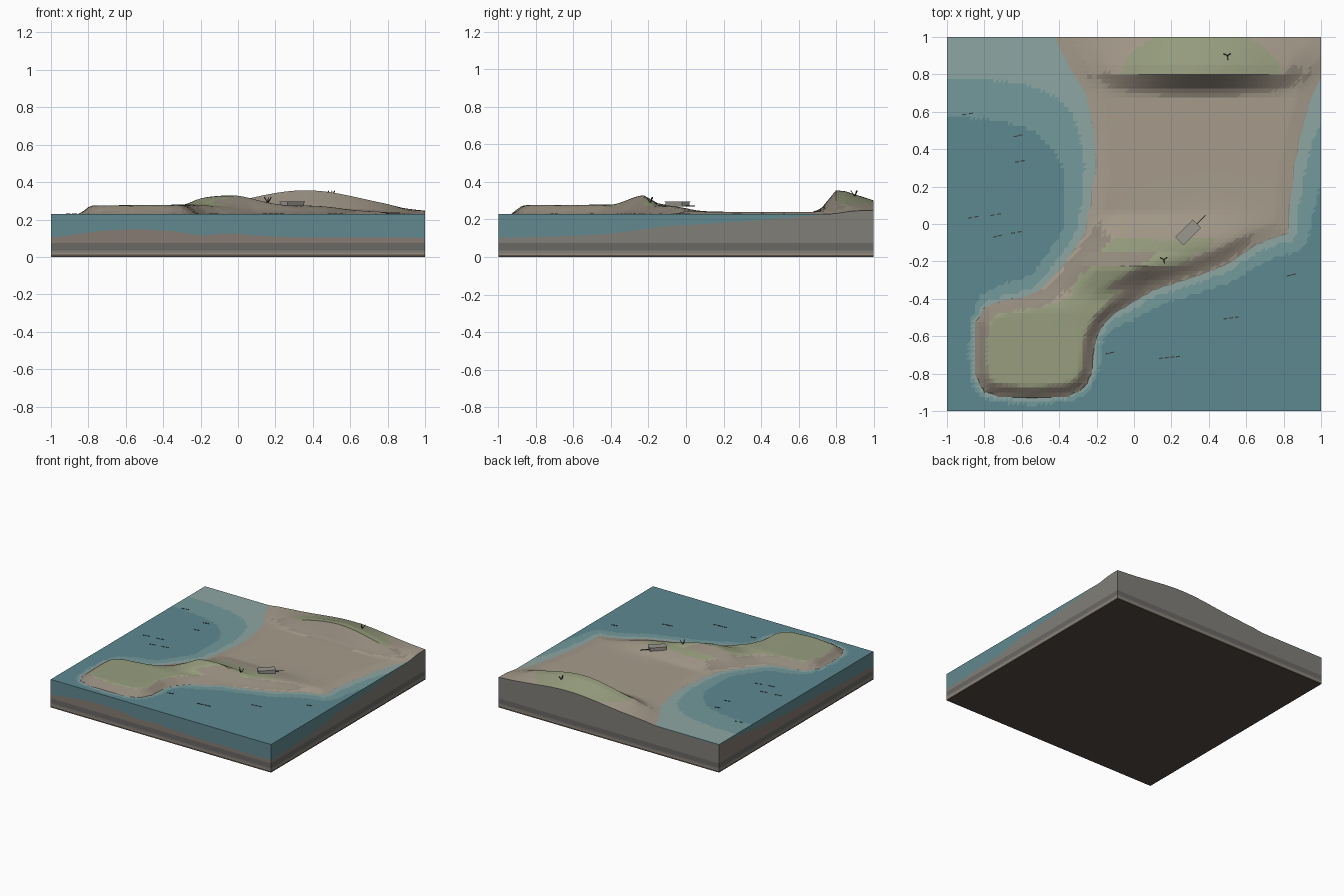
import bpy, bmesh, math
from mathutils import Matrix, Vector

if "Cube" in bpy.data.objects:
    bpy.data.objects.remove(bpy.data.objects["Cube"])

N = 80            # grid cells per side
SEA = 0.23        # water level
COAST = [(-.55, 1.3), (-.42, 1), (-.35, .85), (-.26, .7), (-.22, .5), (-.21, .3), (-.24, .1),
         (-.27, -.05), (-.37, -.2), (-.5, -.35), (-.58, -.385), (-.7, -.405), (-.8, -.44), (-.85, -.52),
         (-.855, -.7), (-.85, -.82), (-.81, -.9), (-.74, -.925), (-.55, -.94), (-.35, -.925),
         (-.26, -.88), (-.22, -.8), (-.2, -.62), (-.16, -.54), (-.1, -.48), (.1, -.36), (.35, -.28),
         (.5, -.22), (.65, -.12), (.74, -.08), (.83, -.06), (.84, .1), (.86, .3), (.9, .5),
         (.95, .68), (1.0, .78), (1.25, 1.0), (1.3, 1.3)]


def material(name, r, g, b):
    m = bpy.data.materials.new(name)
    m.diffuse_color = (r, g, b, 1)
    m.use_nodes = True
    m.node_tree.nodes["Principled BSDF"].inputs["Base Color"].default_value = m.diffuse_color
    return m


SAND = material("sand", .38, .33, .26)
SLOPE = material("damp_sand", .29, .25, .20)
GRASS = material("grass", .31, .34, .21)
BED = material("seabed", .24, .20, .17)
STONE = material("stone", .22, .21, .19)
DARK = material("dark_rock", .145, .14, .13)
CLAY = material("clay_line", .33, .26, .20)
BASE = material("base", .085, .072, .06)
DEEP = material("deep_water", .11, .25, .28)
MID = material("shelf_water", .17, .32, .33)
PALE = material("shallow_water", .27, .38, .37)
WALL = material("water_wall", .12, .25, .28)
MARK = material("dark_wood", .05, .05, .045)
GREY = material("weathered_wood", .33, .31, .28)


def ramp(a, b, v):
    t = min(1, max(0, (v - a) / (b - a)))
    return t * t * (3 - 2 * t)


def profile(pts, v):
    # piecewise linear lookup
    if v <= pts[0][0]:
        return pts[0][1]
    for (a, p), (b, q) in zip(pts, pts[1:]):
        if v <= b:
            return p + (q - p) * (v - a) / (b - a)
    return pts[-1][1]


def bell(v, c, s):
    return math.exp(-((v - c) / s) ** 2 / 2)


def coast_distance(x, y):
    # positive on land, negative at sea
    best, inside = 9, False
    for (ax, ay), (bx, by) in zip(COAST, COAST[1:] + COAST[:1]):
        dx, dy = bx - ax, by - ay
        t = min(1, max(0, ((x - ax) * dx + (y - ay) * dy) / (dx * dx + dy * dy)))
        best = min(best, math.hypot(x - ax - t * dx, y - ay - t * dy))
        if (ay > y) != (by > y) and x < ax + (y - ay) * dx / dy:
            inside = not inside
    return best if inside else -best


SHELF = [(-1, .128), (-.4, .115), (0, .092), (.3, .07), (.58, .046), (.78, .02), (1, .008)]
RIDGE = [(-.55, .2), (-.4, .5), (-.23, 1), (-.15, .5), (0, .17), (.06, 0)]
DUNE = [(.68, 0), (.72, .15), (.8, 1), (.85, .95), (1, .53)]


def height(x, y):
    d = coast_distance(x, y)
    head = 1 - ramp(-.48, -.3, y)                       # southern headland weight
    if d <= 0:
        tau = .16 - .10 * head * (1 - ramp(-.2, 0, x))
        return SEA - profile(SHELF, y) * (1 - math.exp(d / tau))
    z = SEA + .011 * min(1, d / .08)
    z += .035 * head * ramp(0, .075, d)
    z += .09 * (1 - .8 * head) * bell(x, -.05, .25) * profile(RIDGE, y) * ramp(0, .17, d)
    z += .026 * bell(x, .42, .17) * bell(y, -.1, .1) * ramp(0, .12, d)
    z += .115 * bell(x, .36, .31) * profile(DUNE, y) * ramp(0, .2, d)
    return z


P = [-1 + 2 * i / N for i in range(N + 1)]
H = [[height(x, y) for y in P] for x in P]
BORDER = ([(i, 0) for i in range(N)] + [(N, i) for i in range(N)] +
          [(N - i, N) for i in range(N)] + [(0, N - i) for i in range(N)])


class Part:
    # collects faces with per-face materials into one object
    def __init__(self):
        self.bm, self.mats = bmesh.new(), []

    def face(self, pts, mat):
        if mat not in self.mats:
            self.mats.append(mat)
        f = self.bm.faces.new([self.bm.verts.new(p) for p in pts])
        f.material_index = self.mats.index(mat)
        return f

    def wall(self, a, b, lo, hi, mat):
        # vertical strip along one border cell, lo/hi give z at each end
        self.face([(*a, lo[0]), (*b, lo[1]), (*b, hi[1]), (*a, hi[0])], mat)

    def finish(self, name):
        bmesh.ops.remove_doubles(self.bm, verts=self.bm.verts, dist=1e-5)
        me = bpy.data.meshes.new(name)
        self.bm.to_mesh(me)
        self.bm.free()
        for m in self.mats:
            me.materials.append(m)
        ob = bpy.data.objects.new(name, me)
        bpy.context.collection.objects.link(ob)
        return ob


def land_material(tri):
    n = (tri[1] - tri[0]).cross(tri[2] - tri[0]).normalized()
    c = (tri[0] + tri[1] + tri[2]) / 3
    if c.z < SEA - .002:
        return BED
    if c.z > (.272 if c.y < 0 else .285) and n.z > .9 and n.y < .4:
        return GRASS
    return SLOPE if n.z < .965 else SAND


# terrain surface and water surface
land, water = Part(), Part()
for i in range(N):
    for j in range(N):
        quad = [(i, j), (i + 1, j), (i + 1, j + 1), (i, j + 1)]
        for t in ((0, 1, 2), (0, 2, 3)):
            ids = [quad[k] for k in t]
            tri = [Vector((P[a], P[b], H[a][b])) for a, b in ids]
            land.face(tri, land_material(tri))
            depth = SEA - sum(v.z for v in tri) / 3
            if min(v.z for v in tri) < SEA:
                mat = DEEP if depth > .046 else MID if depth > .02 else PALE
                water.face([(v.x, v.y, SEA) for v in tri], mat)

# layered side walls
LAYERS = [(0, .012, BASE), (.012, .02, CLAY), (.02, .035, STONE), (.035, .075, DARK)]
for k, (i, j) in enumerate(BORDER):
    m, n = BORDER[(k + 1) % len(BORDER)]
    a, b = (P[i], P[j]), (P[m], P[n])
    top = (H[i][j], H[m][n])
    for lo, hi, mat in LAYERS:
        land.wall(a, b, (lo, lo), (hi, hi), mat)
    land.wall(a, b, (.075, .075), top, STONE if i == N or j == N else BED)
    if min(top) < SEA:
        water.wall(a, b, top, [max(SEA, t) for t in top], WALL)
land.face([(P[i], P[j], 0) for i, j in reversed(BORDER)], BASE)
land.finish("terrain")
water.finish("water")


def box(name, size, loc, mat, rz=0, ry=0):
    bm = bmesh.new()
    bmesh.ops.create_cube(bm, size=1)
    bm.transform(Matrix.Translation(loc) @ Matrix.Rotation(rz, 4, 'Z')
                 @ Matrix.Rotation(ry, 4, 'Y') @ Matrix.Diagonal((*size, 1)))
    part = Part()
    part.bm.free()
    part.bm, part.mats = bm, [mat]
    return part.finish(name)


# small wave marks: centre x, centre y, length
WAVES = [(-.89, .588, .07), (-.62, .472, .05), (-.61, .335, .06), (-.86, .036, .07), (-.74, .05, .07),
         (-.73, -.065, .05), (-.63, -.045, .07), (.84, -.273, .05), (.52, -.502, .09),
         (.19, -.713, .12), (-.13, -.69, .05)]
for x, y, length in WAVES:
    count = max(2, round(length / .028))
    for k in range(count):
        f = (k + .5) / count - .5
        box("wave_mark", (.022, .006, .003), (x + f * length, y + f * .012, SEA + .001), MARK, .15)

# shed on the slope with a plank walkway
a = math.radians(45)
z = height(.29, -.05)
box("shed", (.125, .055, .024), (.29, -.045, z + .012), GREY, a)
box("shed_roof", (.132, .062, .004), (.29, -.045, z + .026), GREY, a)
box("plank", (.09, .004, .004), (.35, .015, z + .004), MARK, a)

# bare shrubs: three leaning twigs each
for x, y in ((.16, -.19), (.5, .9)):
    z = height(x, y)
    for k in range(3):
        r, lean = k * 2.1 + .6, .6
        off = .018 * math.sin(lean)
        box("shrub_twig", (.004, .004, .04),
            (x + off * math.cos(r), y + off * math.sin(r), z + .012), MARK, r, lean)
